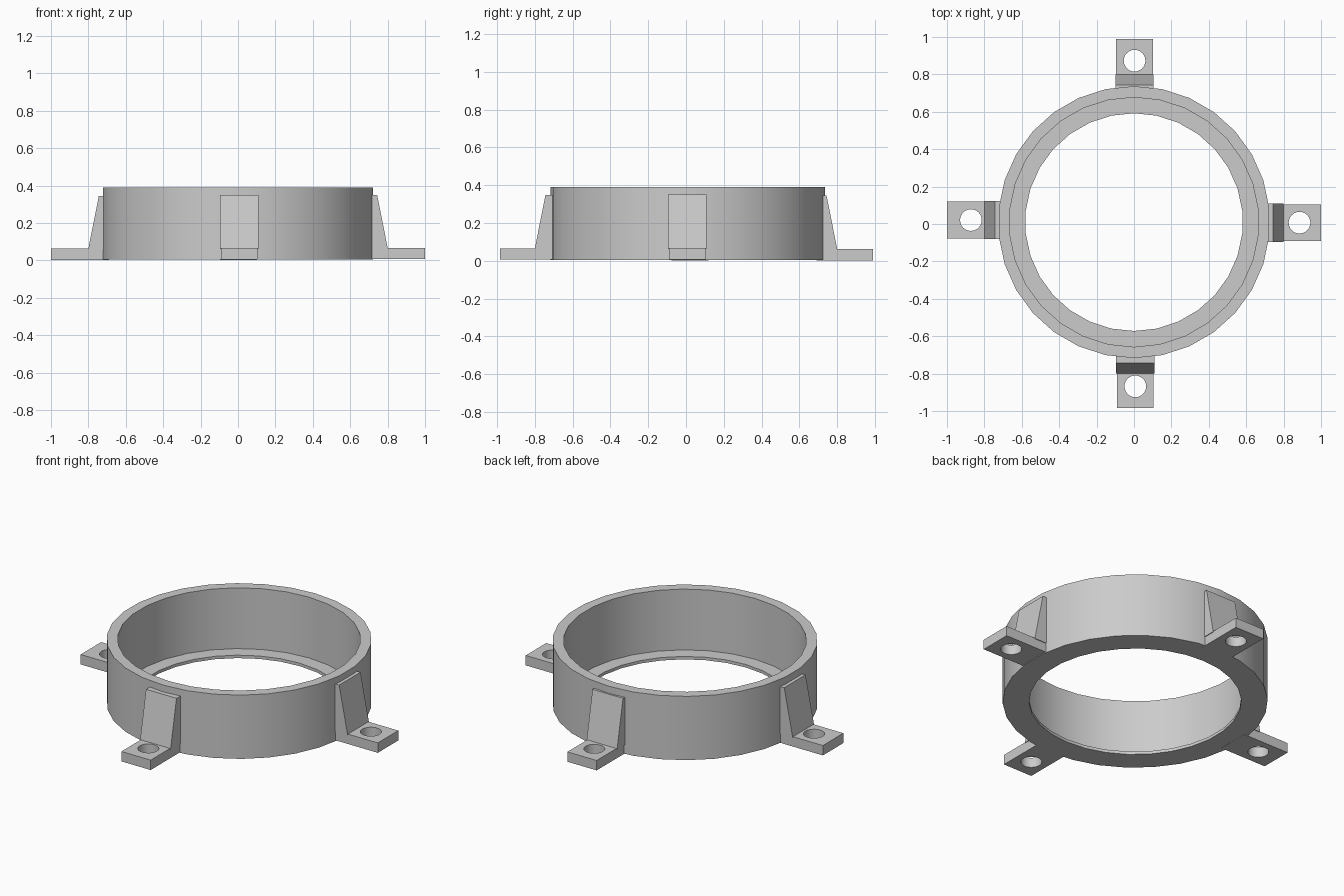
import bpy
import bmesh
from math import cos, sin, pi, radians
from mathutils import Matrix, Vector

cube = bpy.data.objects.get("Cube")
if cube:
    bpy.data.objects.remove(cube, do_unlink=True)

grey = bpy.data.materials.new("Plain grey")
grey.use_nodes = True
GREY = (0.6, 0.6, 0.6, 1)
grey.diffuse_color = GREY
grey.node_tree.nodes["Principled BSDF"].inputs["Base Color"].default_value = GREY


def finish(bm, name, matrix=Matrix(), smooth=False):
    bmesh.ops.recalc_face_normals(bm, faces=bm.faces)
    mesh = bpy.data.meshes.new(name)
    bm.to_mesh(mesh)
    bm.free()
    mesh.materials.append(grey)
    mesh.transform(matrix)
    obj = bpy.data.objects.new(name, mesh)
    bpy.context.collection.objects.link(obj)
    if smooth:
        bpy.ops.object.select_all(action='DESELECT')
        obj.select_set(True)
        bpy.context.view_layer.objects.active = obj
        bpy.ops.object.shade_smooth_by_angle(angle=radians(30))
    return obj


def loop(bm, points):
    verts = [bm.verts.new(p) for p in points]
    return [bm.edges.new((v, verts[i - 1])) for i, v in enumerate(verts)]


def extrude(bm, faces, offset):
    ext = bmesh.ops.extrude_face_region(bm, geom=faces)["geom"]
    verts = [g for g in ext if isinstance(g, bmesh.types.BMVert)]
    bmesh.ops.translate(bm, vec=offset, verts=verts)


# Ring wall with a thin inner lip at the bottom, as one closed lathe
def lathe_ring(name, profile, sides, centre):
    bm = bmesh.new()
    rows = []
    for i in range(sides):
        a = pi / 2 + 2 * pi * i / sides
        rows.append([bm.verts.new((r * cos(a), r * sin(a), z)) for r, z in profile])
    for i, row in enumerate(rows):
        for j in range(len(profile)):
            bm.faces.new((rows[i - 1][j - 1], row[j - 1], row[j], rows[i - 1][j]))
    return finish(bm, name, Matrix.Translation(centre), smooth=True)


lathe_ring("ring_wall",
           [(0.582, 0.004), (0.727, 0.004), (0.727, 0.39),
            (0.667, 0.39), (0.667, 0.022), (0.582, 0.022)],
           30, (0, 0.01, 0))


# Mounting foot: flat plate with a screw hole, pointing along local +x
def foot_plate(name, matrix, end, hole_x):
    bm = bmesh.new()
    w = 0.098
    edges = loop(bm, [(0.69, -w, 0), (end, -w, 0), (end, w, 0), (0.69, w, 0)])
    n = 24
    edges += loop(bm, [(hole_x + 0.058 * cos(2 * pi * i / n),
                        0.058 * sin(2 * pi * i / n), 0) for i in range(n)])
    bmesh.ops.triangle_fill(bm, edges=edges, use_beauty=True, normal=(0, 0, 1))
    extrude(bm, bm.faces[:], Vector((0, 0, 0.06)))
    finish(bm, name, matrix, smooth=True)


# Sloped brace that joins the foot to the ring wall
def brace(name, matrix):
    bm = bmesh.new()
    w = 0.102
    side = [(0.69, 0.055), (0.8, 0.055), (0.8, 0.06), (0.744, 0.343), (0.69, 0.343)]
    face = bm.faces.new([bm.verts.new((x, -w, z)) for x, z in side])
    extrude(bm, [face], Vector((0, 2 * w, 0)))
    finish(bm, name, matrix)


# name, turn in degrees, sideways shift, lift, end distance, hole distance
for name, turn, shift, lift, end, hole in [
        ("left", 0, 0.007, 0.008, 1.0, 0.885),
        ("back", 90, -0.003, 0.003, 0.99, 0.873),
        ("right", 180, -0.021, 0.003, 1.0, 0.872),
        ("front", 270, 0.007, 0.006, 0.985, 0.868)]:
    place = Matrix.Rotation(radians(turn), 4, 'Z') @ Matrix.Translation((0, shift, lift))
    foot_plate(name + "_foot", place, end, hole)
    brace(name + "_brace", place)
